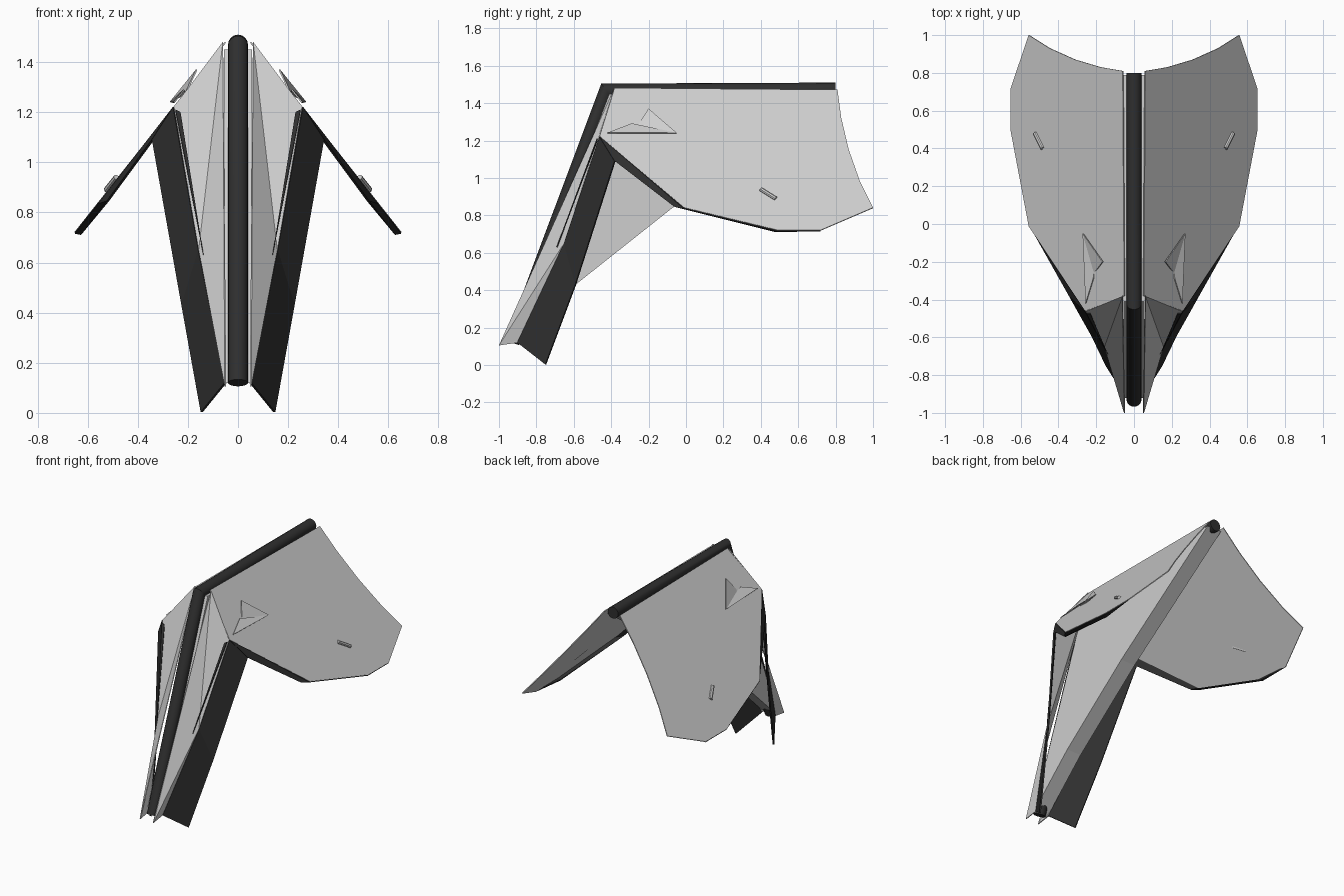
import bpy, bmesh, math
from mathutils import Vector

if "Cube" in bpy.data.objects:
    bpy.data.objects.remove(bpy.data.objects["Cube"])


def material(name, value):
    m = bpy.data.materials.new(name)
    m.diffuse_color = (value, value, value, 1)
    m.use_nodes = True
    m.node_tree.nodes["Principled BSDF"].inputs["Base Color"].default_value = m.diffuse_color
    return m


LIGHT = material("light grey", 0.62)
DARK = material("charcoal", 0.028)


def make(name, verts, faces, mat):
    me = bpy.data.meshes.new(name)
    me.from_pydata([tuple(v) for v in verts], [], faces)
    me.materials.append(mat)
    ob = bpy.data.objects.new(name, me)
    bpy.context.collection.objects.link(ob)
    bm = bmesh.new()
    bm.from_mesh(me)
    bmesh.ops.recalc_face_normals(bm, faces=bm.faces)
    bm.to_mesh(me)
    bm.free()
    return ob


def sheet(name, verts, faces, mat, thick=0.006):
    """Thin plate, mirrored to the left side."""
    ob = make(name, verts, faces, mat)
    s = ob.modifiers.new("thickness", 'SOLIDIFY')
    s.thickness = thick
    s.offset = 0
    ob.modifiers.new("mirror", 'MIRROR')
    return ob


def tube(name, path, r, mat, n=16):
    """Round bar with mitred bends."""
    pts = [Vector(p) for p in path]
    dirs = [(b - a).normalized() for a, b in zip(pts, pts[1:])]
    side = dirs[0].orthogonal().normalized()
    if abs(dirs[0].x) < 1e-6:
        side = Vector((1, 0, 0))
    up = dirs[0].cross(side)
    rings = []
    for i, p in enumerate(pts):
        d = dirs[min(i, len(dirs) - 1)]
        along = dirs[max(i - 1, 0)]
        plane = (d + along).normalized()
        ring = []
        for k in range(n):
            a = 2 * math.pi * k / n
            base = rings[-1][k] if rings else p + r * (math.cos(a) * side + math.sin(a) * up)
            ring.append(base + along * ((p - base).dot(plane) / along.dot(plane)))
        rings.append(ring)
    verts = [v for ring in rings for v in ring]
    faces = [(i * n + k, i * n + (k + 1) % n, (i + 1) * n + (k + 1) % n, (i + 1) * n + k)
             for i in range(len(pts) - 1) for k in range(n)]
    faces += [tuple(range(n)), tuple(range(len(verts) - n, len(verts)))]
    ob = make(name, verts, faces, mat)
    bpy.context.view_layer.objects.active = ob
    ob.select_set(True)
    bpy.ops.object.shade_smooth_by_angle(angle=math.radians(35))
    ob.select_set(False)
    return ob


def on_wing(y, z):
    return (0.05 + (1.48 - z) * 0.79, y, z)


# Bent spine bar
tube("spine_bar", [(0, -0.93, 0.12), (0, -0.425, 1.465), (0, 0.8, 1.47)], 0.04, DARK)

# Sloping wing panels
outline = [(-0.38, 1.48), (0.81, 1.47), (0.83, 1.32), (0.87, 1.15), (0.93, 0.98),
           (1.0, 0.84), (0.72, 0.72), (0.49, 0.72), (-0.01, 0.84), (-0.46, 1.22)]
sheet("wing_panel", [on_wing(*p) for p in outline], [tuple(range(len(outline)))], LIGHT)

# Key corners of the folded front
C = (0.06, -0.38, 1.48)
T = (0.05, -1.0, 0.105)
A, A2 = on_wing(-0.46, 1.22), (0.34, -0.38, 1.09)
M, M2 = (0.155, -0.65, 0.65), (0.222, -0.59, 0.43)
L, L2 = (0.05, -0.9, 0.12), (0.145, -0.75, 0.003)
B, B2 = on_wing(-0.01, 0.84), (0.52, -0.06, 0.845)
D, E = on_wing(0.49, 0.72), on_wing(0.72, 0.72)
D2 = (D[0] - 0.025, 0.48, 0.715)

# Front panels beside the bar
sheet("front_panel", [C, A, M, T, L], [(0, 1, 2), (0, 2, 3), (3, 2, 4)], LIGHT)

# Dark legs and the trim that runs on under the wing edge
sheet("front_leg", [A, A2, M2, M, L2, L], [(0, 1, 2, 3), (3, 2, 4, 5)], DARK, 0.01)
sheet("wing_trim", [A, A2, B2, B, D2, D, E], [(0, 1, 2, 3), (3, 2, 4, 5), (5, 4, 6)], DARK, 0.01)

# Narrow slits on the front panels
sheet("front_slit", [(0.25, -0.475, 1.21), (0.23, -0.475, 1.2), (0.138, -0.69, 0.63)],
      [(0, 1, 2)], DARK)

# Central fin filling the angle under the bar
profile = [(-0.41, 1.45), (0.79, 1.45), (-0.06, 0.85), (-0.59, 0.43), (-0.92, 0.12)]
n = len(profile)
make("centre_fin", [(x, y, z) for x in (-0.055, 0.055) for y, z in profile],
     [tuple(range(n)), tuple(range(n, 2 * n))] +
     [(i, (i + 1) % n, n + (i + 1) % n, n + i) for i in range(n)], LIGHT)

# Raised flaps on the wing shoulders
sheet("shoulder_flap", [(0.27, -0.05, 1.24), (0.165, -0.2, 1.37), (0.21, -0.26, 1.275),
                        (0.215, -0.29, 1.29), (0.255, -0.42, 1.24)],
      [(0, 1, 2), (0, 2, 3, 4)], LIGHT)

# Small pins near the wing tips
pin = tube("wing_pin", [(0.485, 0.40, 0.94), (0.525, 0.48, 0.89)], 0.012, LIGHT, 8)
pin.modifiers.new("mirror", 'MIRROR')
